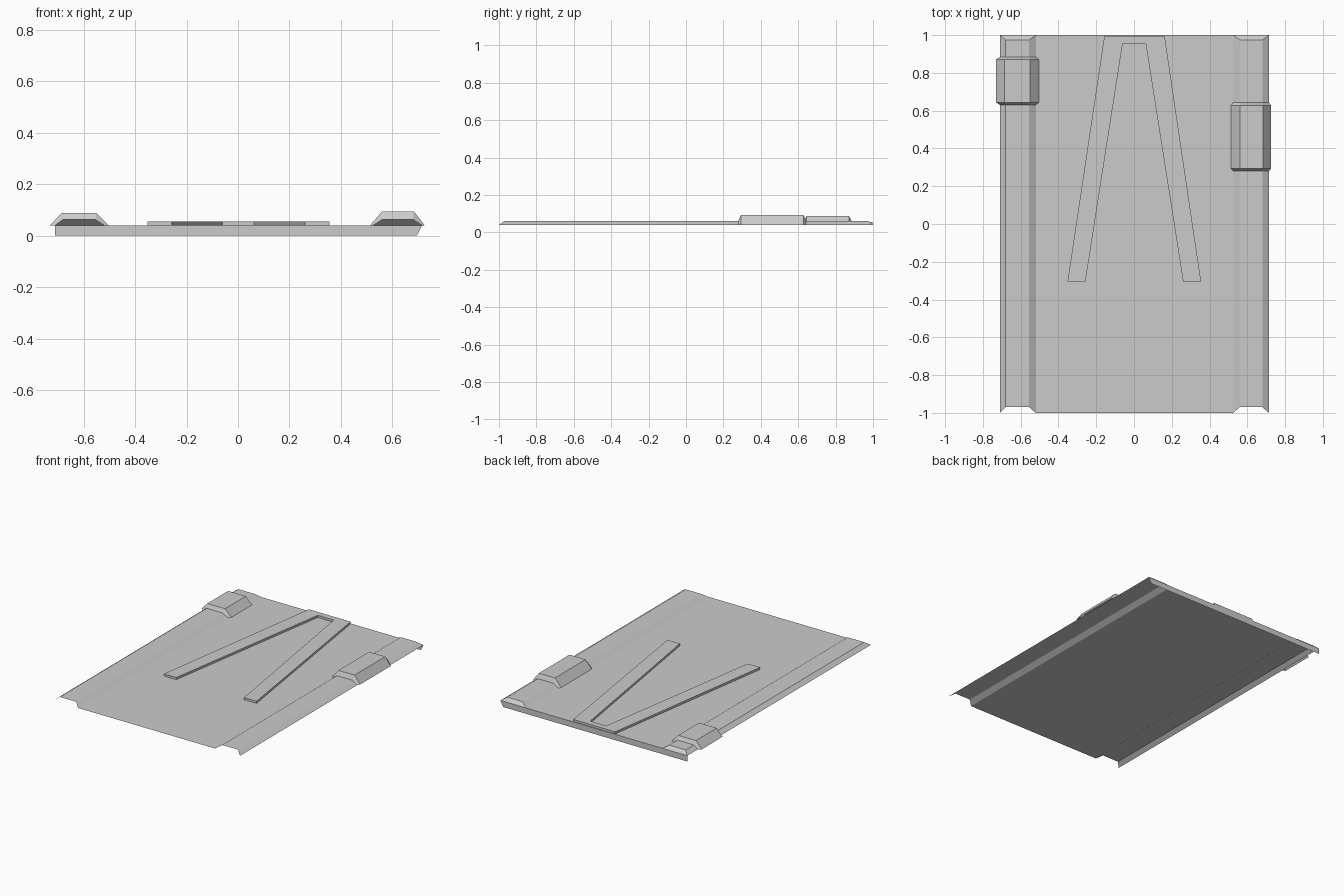
import bpy

if "Cube" in bpy.data.objects:
    bpy.data.objects.remove(bpy.data.objects["Cube"])

Z0, Z1 = 0.04, 0.062  # sheet level and rail-top level


def make(name, verts, faces):
    me = bpy.data.meshes.new(name)
    me.from_pydata(verts, [], faces)
    me.update()
    ob = bpy.data.objects.new(name, me)
    bpy.context.collection.objects.link(ob)
    return ob


def loft(name, rings):
    """Skin a row of open profiles with quads."""
    n = len(rings[0])
    faces = [(r * n + i, r * n + i + 1, (r + 1) * n + i + 1, (r + 1) * n + i)
             for r in range(len(rings) - 1) for i in range(n - 1)]
    return make(name, [v for ring in rings for v in ring], faces)


# Panel: flat sheet with a raised rail along each side, lofted front to back
profile = [(-0.71, Z0), (-0.68, Z1), (-0.555, Z1), (-0.52, Z0),
           (0.525, Z0), (0.56, Z1), (0.68, Z1), (0.715, Z0)]
front = [(x, -0.97 if z > Z0 else -1, z) for x, z in profile]
back = [(x, 0.975 if z > Z0 else 1, z) for x, z in profile]
loft("panel", [front, back])

# Sloped caps closing the rails at the back
for side, i in (("left", 0), ("right", 4)):
    make(side + "_rail_cap", back[i:i + 4], [(3, 2, 1, 0)])

# Vertical lip folded down at the back edge
make("back_lip", [(-0.71, 1, Z0), (0.715, 1, Z0), (0.695, 1, 0), (-0.71, 1, 0)],
     [(0, 1, 2, 3)])


# Raised covers straddling the rails, tapering onto them at both ends
def cover(name, outer, inner, y0, y1, top):
    xs0, xs1, xt0, xt1 = outer
    full = [(xs0, Z0), (xt0, top), (xt1, top), (xs1, Z0)]
    foot = [(x, z) for x, z in inner]
    d = 0.014
    stations = [(foot, y0), (full, y0 + d), (full, y1 - d), (foot, y1)]
    loft(name, [[(x, y, z) for x, z in p] for p, y in stations])


cover("left_cover", (-0.73, -0.503, -0.685, -0.55), profile[:4], 0.63, 0.885, 0.088)
cover("right_cover", (0.513, 0.725, 0.56, 0.683), profile[4:], 0.28, 0.642, 0.094)

# Splayed brace plate lying on the panel: two legs joined at the back
outline = [(-0.352, -0.305), (-0.257, -0.305), (-0.06, 0.955), (0.062, 0.955),
           (0.26, -0.305), (0.355, -0.305), (0.162, 0.996), (-0.157, 0.996)]
n = len(outline)
verts = [(x, y, z) for z in (Z0, 0.055) for x, y in outline]
sides = [(i, (i + 1) % n, (i + 1) % n + n, i + n) for i in range(n)]
tops = [(8, 9, 10, 15), (10, 11, 14, 15), (11, 12, 13, 14)]
make("splayed_brace", verts, sides + tops)
